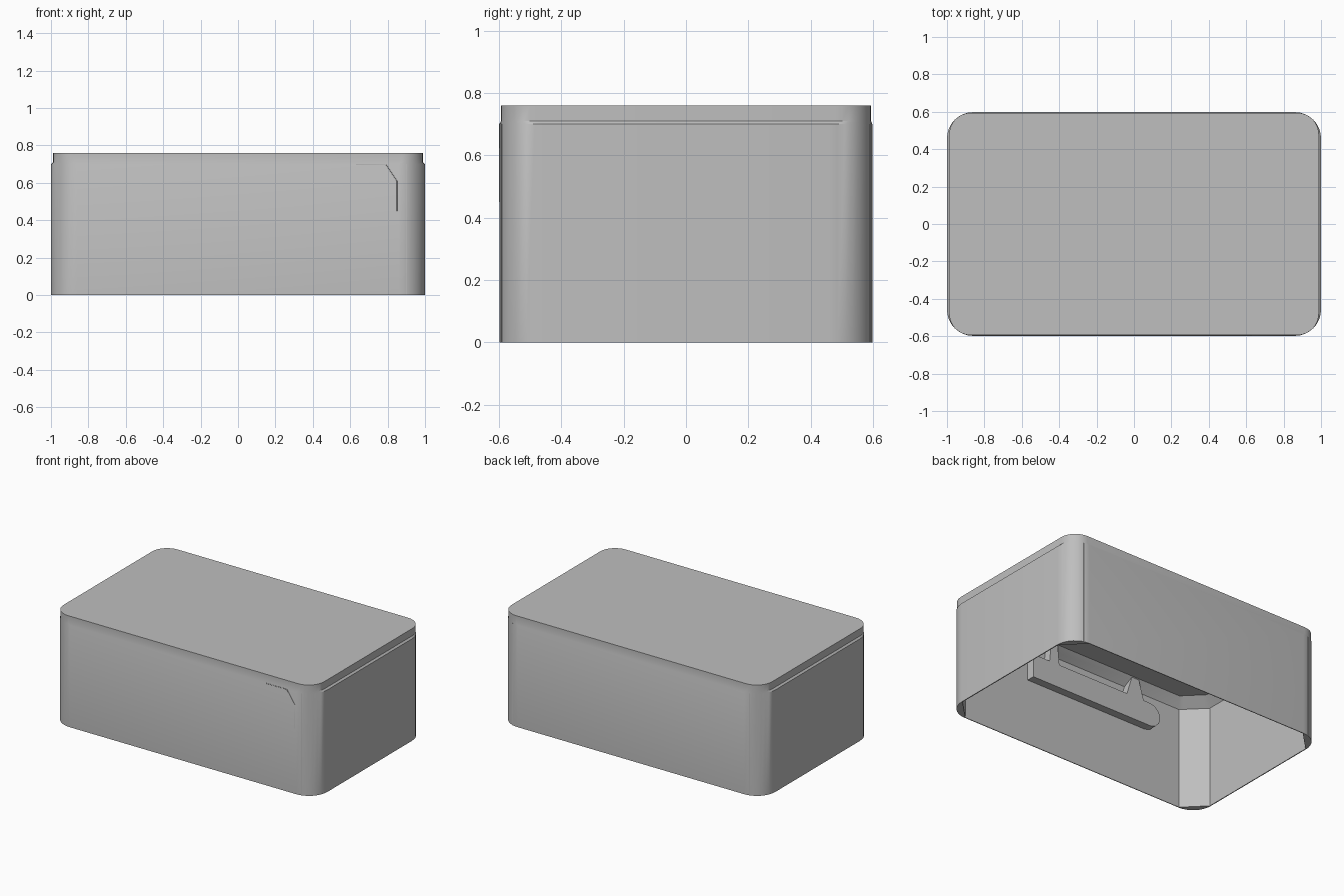
import bpy
import bmesh
from math import cos, sin, pi, radians
from mathutils import Vector

cube = bpy.data.objects.get("Cube")
if cube:
    bpy.data.objects.remove(cube, do_unlink=True)

# Single plain grey
grey = bpy.data.materials.new("plain grey")
grey.use_nodes = True
colour = (0.52, 0.52, 0.52, 1)
grey.diffuse_color = colour
bsdf = grey.node_tree.nodes["Principled BSDF"]
bsdf.inputs["Base Color"].default_value = colour
bsdf.inputs["Roughness"].default_value = 0.7

SEGS = 8


def outline(hx, hy, r, rounded):
    """Rectangle outline whose corners are round or cut straight."""
    points = []
    for k, (sx, sy) in enumerate([(1, 1), (-1, 1), (-1, -1), (1, -1)]):
        centre = Vector((sx * (hx - r), sy * (hy - r)))
        a0 = k * pi / 2
        start = centre + r * Vector((cos(a0), sin(a0)))
        end = centre + r * Vector((-sin(a0), cos(a0)))
        for i in range(SEGS + 1):
            t = i / SEGS
            a = a0 + t * pi / 2
            arc = centre + r * Vector((cos(a), sin(a)))
            points.append(arc if rounded else start.lerp(end, t))
    return points


def finish(bm, name):
    bmesh.ops.recalc_face_normals(bm, faces=bm.faces)
    mesh = bpy.data.meshes.new(name)
    bm.to_mesh(mesh)
    bm.free()
    mesh.materials.append(grey)
    ob = bpy.data.objects.new(name, mesh)
    bpy.context.collection.objects.link(ob)
    return ob


# Hollow lid: rings run from the ceiling down inside, then up the outside
rings = [
    (0.93, 0.53, 0.12, False, 0.745),
    (0.99, 0.588, 0.135, False, 0.69),
    (0.994, 0.593, 0.135, False, 0.0),
    (1.0, 0.598, 0.14, True, 0.0),
    (1.0, 0.598, 0.14, True, 0.70),
    (0.988, 0.594, 0.115, True, 0.71),
    (0.988, 0.594, 0.115, True, 0.76),
]
bm = bmesh.new()
loops = []
for hx, hy, r, rounded, z in rings:
    loops.append([bm.verts.new((p.x, p.y, z)) for p in outline(hx, hy, r, rounded)])
for low, high in zip(loops, loops[1:]):
    for i in range(len(low)):
        j = (i + 1) % len(low)
        bm.faces.new((low[i], low[j], high[j], high[i]))
bm.faces.new(loops[0])
bm.faces.new(loops[-1])
shell = finish(bm, "lid_shell")
bpy.ops.object.select_all(action="DESELECT")
shell.select_set(True)
bpy.context.view_layer.objects.active = shell
bpy.ops.object.shade_smooth_by_angle(angle=radians(30))


def wall_plate(name, profile, y0, y1):
    """Extrude an x-z profile inward from the front wall."""
    bm = bmesh.new()
    face = bm.faces.new([bm.verts.new((x, y0, z)) for x, z in profile])
    moved = bmesh.ops.extrude_face_region(bm, geom=[face])["geom"]
    verts = [v for v in moved if isinstance(v, bmesh.types.BMVert)]
    bmesh.ops.translate(bm, verts=verts, vec=(0, y1 - y0, 0))
    return finish(bm, name)


# Inner clip bar with one rounded end, hung on tapered legs
bar = [(0.36, 0.45), (0.36, 0.61)]
for i in range(7):
    a = pi / 2 + i * pi / 6
    bar.append((-0.58 + 0.08 * cos(a), 0.53 + 0.08 * sin(a)))
wall_plate("inner_clip_bar", bar, -0.592, -0.535)
for name, x, w in (("clip_leg_right", -0.46, 0.07), ("clip_leg_left", 0.19, 0.04)):
    leg = [(x - w, 0.60), (x + w, 0.60), (x + 0.025, 0.75), (x - 0.025, 0.75)]
    wall_plate(name, leg, -0.592, -0.535)


def seam(name, points):
    """Fine raised seam line along a path."""
    curve = bpy.data.curves.new(name, "CURVE")
    curve.dimensions = "3D"
    curve.bevel_depth = 0.002
    curve.bevel_resolution = 1
    spline = curve.splines.new("POLY")
    spline.points.add(len(points) - 1)
    for point, co in zip(spline.points, points):
        point.co = (*co, 1)
    curve.materials.append(grey)
    ob = bpy.data.objects.new(name, curve)
    bpy.context.collection.objects.link(ob)


# Vertical seams near the corners and the panel edge on the front
seam("front_seam", [(0.9, -0.592, 0), (0.9, -0.592, 0.70)])
seam("back_left_seam", [(0.9, 0.592, 0), (0.9, 0.592, 0.70)])
seam("back_right_seam", [(-0.9, 0.592, 0), (-0.9, 0.592, 0.70)])
seam("front_panel_edge", [(x, -0.598, z) for x, z in
     ((0.63, 0.70), (0.79, 0.70), (0.85, 0.61), (0.85, 0.45))])
